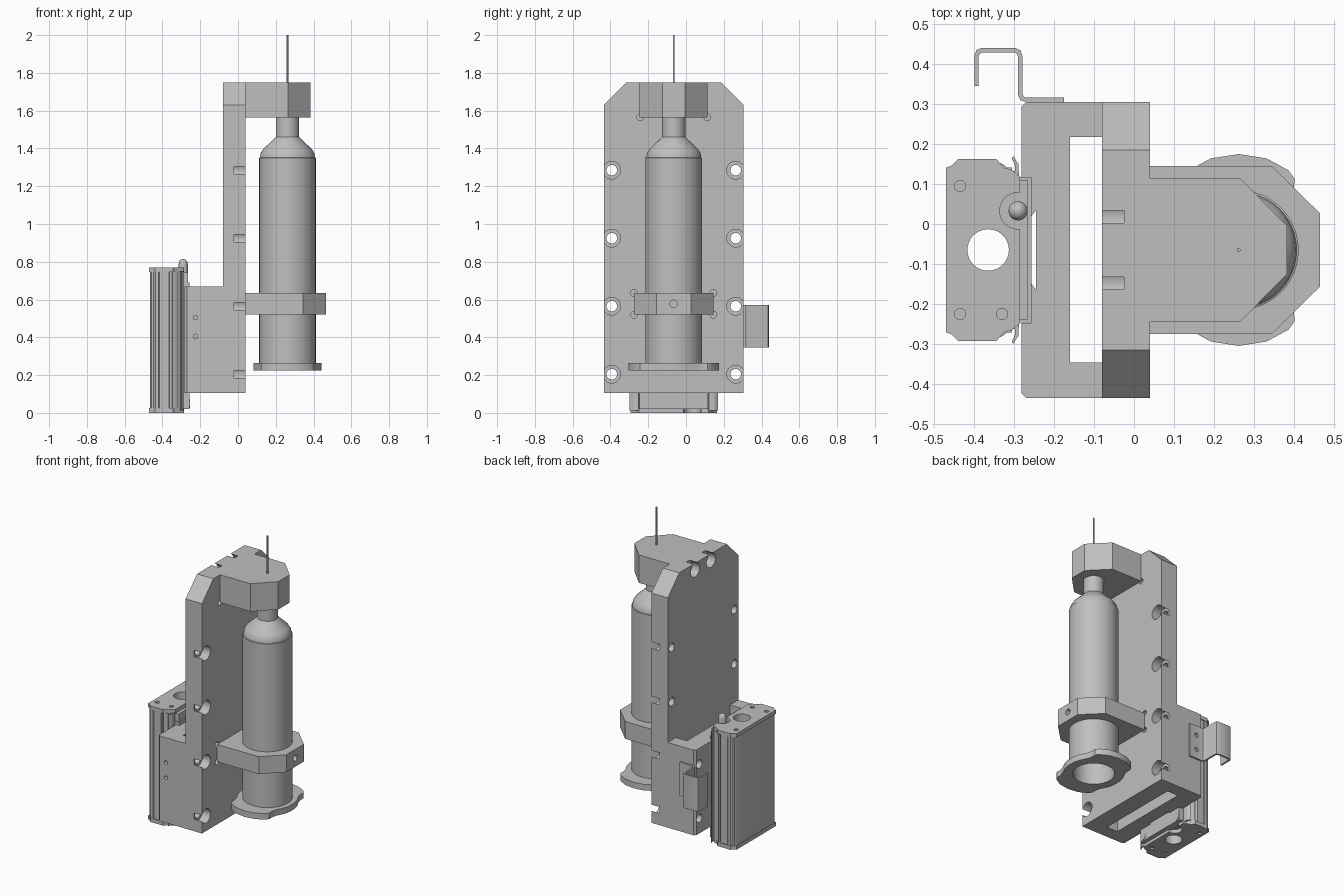
import bpy, bmesh, math
from mathutils import Matrix, Vector

old = bpy.data.objects.get("Cube")
if old:
    bpy.data.objects.remove(old, do_unlink=True)

grey = bpy.data.materials.new("plain grey")
grey.use_nodes = True
COLOR = (0.52, 0.52, 0.52, 1)
grey.diffuse_color = COLOR
grey.node_tree.nodes["Principled BSDF"].inputs["Base Color"].default_value = COLOR


def finish(name, bm):
    bmesh.ops.recalc_face_normals(bm, faces=bm.faces)
    mesh = bpy.data.meshes.new(name)
    bm.to_mesh(mesh)
    bm.free()
    mesh.materials.append(grey)
    ob = bpy.data.objects.new(name, mesh)
    bpy.context.collection.objects.link(ob)
    return ob


def prism(name, outline, low, high, axis="Z"):
    """Extrude an outline: (x, y) along Z, or (y, z) along X."""
    bm = bmesh.new()
    place = (lambda p: (p[0], p[1], low)) if axis == "Z" else (lambda p: (low, p[0], p[1]))
    face = bm.faces.new([bm.verts.new(place(p)) for p in outline])
    out = bmesh.ops.extrude_face_region(bm, geom=[face])
    step = Vector((0, 0, high - low)) if axis == "Z" else Vector((high - low, 0, 0))
    bmesh.ops.translate(bm, vec=step, verts=[v for v in out["geom"] if isinstance(v, bmesh.types.BMVert)])
    return finish(name, bm)


def box(name, x0, x1, y0, y1, z0, z1):
    return prism(name, [(x0, y0), (x1, y0), (x1, y1), (x0, y1)], z0, z1)


def rod(name, centre, radius, length, axis="Z", sides=24):
    bm = bmesh.new()
    turn = {"Z": Matrix(), "X": Matrix.Rotation(math.pi / 2, 4, "Y"),
            "Y": Matrix.Rotation(math.pi / 2, 4, "X")}[axis]
    bmesh.ops.create_cone(bm, cap_ends=True, segments=sides, radius1=radius, radius2=radius,
                          depth=length, matrix=Matrix.Translation(centre) @ turn)
    return finish(name, bm)


def lathe(name, profile, x, y, sides=48):
    bm = bmesh.new()
    verts = [bm.verts.new((r, 0, z)) for r, z in profile]
    edges = [bm.edges.new(pair) for pair in zip(verts, verts[1:])]
    bmesh.ops.spin(bm, geom=verts + edges, cent=(0, 0, 0), axis=(0, 0, 1),
                   angle=math.tau, steps=sides, use_duplicate=False)
    bmesh.ops.remove_doubles(bm, verts=bm.verts, dist=1e-5)
    bmesh.ops.translate(bm, vec=(x, y, 0), verts=bm.verts)
    return finish(name, bm)


def apply_boolean(ob, cutter, operation="DIFFERENCE"):
    cutter.hide_render = True
    mod = ob.modifiers.new("cut", "BOOLEAN")
    mod.object, mod.operation, mod.solver = cutter, operation, "EXACT"
    bpy.context.view_layer.objects.active = ob
    bpy.ops.object.modifier_apply(modifier=mod.name)
    bpy.data.objects.remove(cutter, do_unlink=True)


def smooth(ob, degrees=35):
    bpy.ops.object.select_all(action="DESELECT")
    ob.select_set(True)
    bpy.context.view_layer.objects.active = ob
    bpy.ops.object.shade_smooth_by_angle(angle=math.radians(degrees))


MID = -0.065           # symmetry line of the whole device
HALF = 0.37            # half width of the back plate
AXIS = 0.262           # x of the barrel axis

# Back plate with chamfered top corners
plate = prism("back_plate", [(MID - HALF, 0.105), (MID + HALF, 0.105), (MID + HALF, 1.63),
                             (MID + HALF - 0.12, 1.75), (MID - HALF + 0.12, 1.75),
                             (MID - HALF, 1.63)], -0.08, 0.04, "X")

# Hollow mounting block behind the plate
back, c = -0.282, 0.012
block = prism("mounting_block", [(-0.08, MID - HALF), (-0.08, MID + HALF), (back + c, MID + HALF),
                                 (back, MID + HALF - c), (back, MID - HALF + c),
                                 (back + c, MID - HALF)], 0.105, 0.67)
apply_boolean(plate, block, "UNION")
apply_boolean(plate, box("pocket", -0.16, -0.08, MID - 0.282, MID + 0.283, 0, 0.7))
apply_boolean(plate, box("recess", -0.4, -0.256, MID - 0.183, MID + 0.183, 0, 0.7))
apply_boolean(plate, prism("groove", [(-0.26, MID - 0.08), (-0.245, MID - 0.1),
                                      (-0.245, MID + 0.1), (-0.26, MID + 0.08)], 0, 0.7))

# Counterbored bolt holes along both edges
for side in (-1, 1):
    y = MID + side * 0.328
    for z in (0.205, 0.565, 0.925, 1.285):
        apply_boolean(plate, rod("bore", (-0.2, y, z), 0.028, 0.6, "X"))
        apply_boolean(plate, rod("counterbore", (0.03, y, z), 0.047, 0.1, "X"))
    # Rear counterbores open to the top edge, and corner reliefs around the clamps
    apply_boolean(plate, rod("rear_bore", (-0.075, MID + side * 0.083, 1.706), 0.047, 0.1, "X"))
    for offset, z in ((0.178, 1.565), (0.21, 0.52), (0.21, 0.635)):
        apply_boolean(plate, rod("relief", (0.04, MID + side * offset, z), 0.018, 0.05, "X"))
for z in (0.405, 0.505):
    apply_boolean(plate, rod("side_hole", (-0.225, MID - HALF, z), 0.012, 0.1, "Y"))
smooth(plate)


# Upper and lower clamps
def clamp(name, half, nose, shoulder, reach, z0, z1):
    pts = [(0.04, -half), (shoulder, -half), (reach, -nose), (reach, nose), (shoulder, half), (0.04, half)]
    return prism(name, [(x, MID + y) for x, y in pts], z0, z1)


clamp("upper_clamp", 0.18, 0.06, 0.265, 0.383, 1.565, 1.75)
lower = clamp("lower_clamp", 0.21, 0.092, 0.345, 0.465, 0.52, 0.635)
apply_boolean(lower, rod("bore", (AXIS, MID, 0.58), 0.14, 0.4, sides=48))
apply_boolean(lower, rod("set_screw_hole", (0.45, MID, 0.578), 0.02, 0.1, "X"))
smooth(lower)

# Barrel, open at the bottom, with rounded shoulder and neck
barrel = lathe("barrel", [(0.125, 0.225), (0.15, 0.225), (0.15, 1.35), (0.145, 1.352), (0.142, 1.375),
                          (0.128, 1.397), (0.062, 1.46), (0.062, 1.57), (0.03, 1.57),
                          (0.03, 1.46), (0.125, 1.36), (0.125, 0.225)], AXIS, MID)
smooth(barrel)

# Finger flange: wavy outline built from one mirrored quarter
quarter = [(0.18, 0.03), (0.172, 0.065), (0.145, 0.12), (0.138, 0.155), (0.14, 0.178),
           (0.125, 0.199), (0.07, 0.229), (0.0, 0.24)]
right = quarter + [(-x, y) for x, y in reversed(quarter[:-1])]
outline = right + [(-x, -y) for x, y in right]
flange = prism("finger_flange", [(AXIS + x, MID + y) for x, y in outline], 0.225, 0.265)
apply_boolean(flange, rod("bore", (AXIS, MID, 0.25), 0.125, 0.2, sides=48))
smooth(flange)

# Needle
smooth(rod("needle", (AXIS, MID, 1.775), 0.005, 0.45, sides=12))

# Actuator body: grooved extrusion with a through bore and two guide lips
half = [(-0.465, 0.2), (-0.458, 0.21), (-0.448, 0.212), (-0.438, 0.226), (-0.42, 0.226),
        (-0.415, 0.222), (-0.365, 0.222), (-0.362, 0.205), (-0.35, 0.205), (-0.347, 0.222),
        (-0.328, 0.215), (-0.318, 0.206), (-0.305, 0.206), (-0.305, 0.183)]
outline = [(x, MID + y) for x, y in half] + [(x, MID - y) for x, y in reversed(half)]
body = prism("actuator_body", outline, 0.025, 0.745)
apply_boolean(body, rod("bore", (-0.365, MID, 0.4), 0.052, 1, sides=32))
smooth(body)
for side, label in ((1, "left"), (-1, "right")):
    lip = [(-0.302, 0.183), (-0.288, 0.186), (-0.289, 0.215), (-0.294, 0.222), (-0.302, 0.235),
           (-0.306, 0.23), (-0.298, 0.212), (-0.298, 0.198), (-0.31, 0.196), (-0.31, 0.183)]
    prism(label + "_guide_lip", [(x, MID + side * y) for x, y in lip], 0.012, 0.75)
    # Fixing screws under the block
    smooth(rod(label + "_carriage_screw", (-0.28, MID + side * 0.155, 0.048), 0.022, 0.05, "X"))

# End caps with bore, corner screws and cable notch
cap_half = [(-0.47, 0.206), (-0.455, 0.212), (-0.44, 0.228), (-0.345, 0.228), (-0.325, 0.206),
            (-0.305, 0.2), (-0.285, 0.183)]
outline = [(x, MID + y) for x, y in cap_half] + [(x, MID - y) for x, y in reversed(cap_half)]
for name, z0, z1 in (("lower_end_cap", 0, 0.025), ("upper_end_cap", 0.745, 0.77)):
    cap = prism(name, outline, z0, z1)
    apply_boolean(cap, rod("bore", (-0.365, MID, z0), 0.052, 0.2, sides=32))
    apply_boolean(cap, rod("notch", (-0.29, 0.033, z0), 0.046, 0.2))
    for x, y in ((-0.435, 0.16), (-0.435, -0.16), (-0.33, -0.16)):
        apply_boolean(cap, rod("screw_hole", (x, MID + y, z1 if z0 else z0), 0.014, 0.02, sides=16))
    smooth(cap)

# Carriage between the body and the block, with its upper stop
box("carriage", -0.306, -0.257, MID - 0.182, MID + 0.182, 0.02, 0.69)
box("carriage_stop", -0.306, -0.266, MID - 0.175, MID + 0.175, 0.69, 0.742)

# Round-headed stop pin
pin = lathe("stop_pin", [(0, 0.69), (0.024, 0.69), (0.024, 0.79), (0.021, 0.803),
                         (0.012, 0.812), (0, 0.815)], -0.29, 0.033, 24)
smooth(pin, 60)

# Bent sheet bracket on the side of the block
path = [(-0.175, 0.311), (-0.27, 0.311), (-0.28, 0.314), (-0.285, 0.325), (-0.285, 0.42),
        (-0.288, 0.43), (-0.298, 0.435), (-0.38, 0.435), (-0.39, 0.431), (-0.394, 0.42), (-0.394, 0.345)]
bm = bmesh.new()
verts = [bm.verts.new((x, y, 0.345)) for x, y in path]
edges = [bm.edges.new(pair) for pair in zip(verts, verts[1:])]
out = bmesh.ops.extrude_edge_only(bm, edges=edges)
bmesh.ops.translate(bm, vec=(0, 0, 0.225), verts=[v for v in out["geom"] if isinstance(v, bmesh.types.BMVert)])
bracket = finish("side_bracket", bm)
thick = bracket.modifiers.new("thickness", "SOLIDIFY")
thick.thickness, thick.offset, thick.use_even_offset = 0.011, 0, True
bpy.context.view_layer.objects.active = bracket
bpy.ops.object.modifier_apply(modifier="thickness")
for z in (0.405, 0.505):
    apply_boolean(bracket, rod("hole", (-0.225, 0.31, z), 0.014, 0.1, "Y"))
smooth(bracket)
